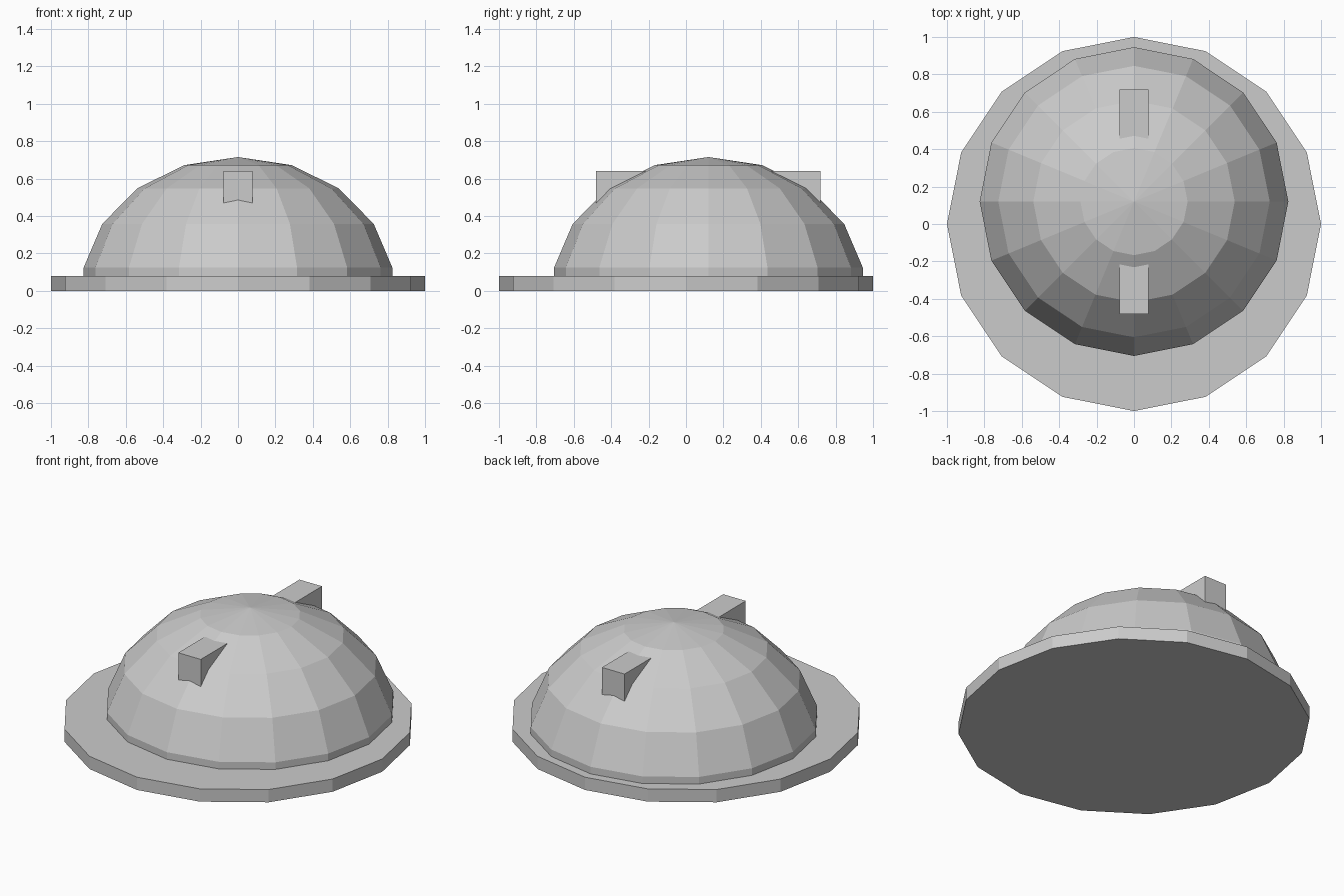
import bpy, bmesh, math

if "Cube" in bpy.data.objects:
    bpy.data.objects.remove(bpy.data.objects["Cube"])

grey = bpy.data.materials.new("plain grey")
grey.diffuse_color = (0.6, 0.6, 0.6, 1)
grey.use_nodes = True
grey.node_tree.nodes["Principled BSDF"].inputs["Base Color"].default_value = grey.diffuse_color
SIDES = 16
DOME_Y = 0.12


def finish(name, bm, y=0.0):
    bmesh.ops.recalc_face_normals(bm, faces=bm.faces)
    mesh = bpy.data.meshes.new(name)
    bm.to_mesh(mesh)
    bm.free()
    mesh.materials.append(grey)
    obj = bpy.data.objects.new(name, mesh)
    obj.location.y = y
    bpy.context.collection.objects.link(obj)


def lathe(name, profile, y=0.0):
    """Revolve (radius, z) points into a closed 16-sided solid."""
    bm = bmesh.new()
    rings = []
    for r, z in profile:
        if r == 0:
            rings.append([bm.verts.new((0, 0, z))] * SIDES)
        else:
            rings.append([bm.verts.new((r * math.cos(2 * math.pi * i / SIDES),
                                        r * math.sin(2 * math.pi * i / SIDES), z))
                          for i in range(SIDES)])
    for a, b in zip(rings, rings[1:]):
        for i in range(SIDES):
            j = (i + 1) % SIDES
            bm.faces.new(list(dict.fromkeys((a[i], a[j], b[j], b[i]))))
    for ring in (rings[0], rings[-1]):
        if len(set(ring)) > 1:
            bm.faces.new(ring)
    finish(name, bm, y)


# flat base disc
lathe("base_plate", [(1, 0), (1, 0.08)])

# dome: upper half of a nine-ring sphere, set towards the back of the base
R, H = 0.838, 0.715
rings = [(R * math.sin(math.radians(a)), H * math.cos(math.radians(a)))
         for a in (80, 60, 40, 20)]
lathe("dome", [(rings[0][0], 0.04)] + rings + [(0, H)], DOME_Y)

# square bar passing through the dome from front to back
bm = bmesh.new()
bmesh.ops.create_cube(bm, size=1)
for v in bm.verts:
    v.co = (v.co.x * 0.156, v.co.y * 1.2, 0.54 + v.co.z * 0.2)
finish("cross_bar", bm, DOME_Y)
